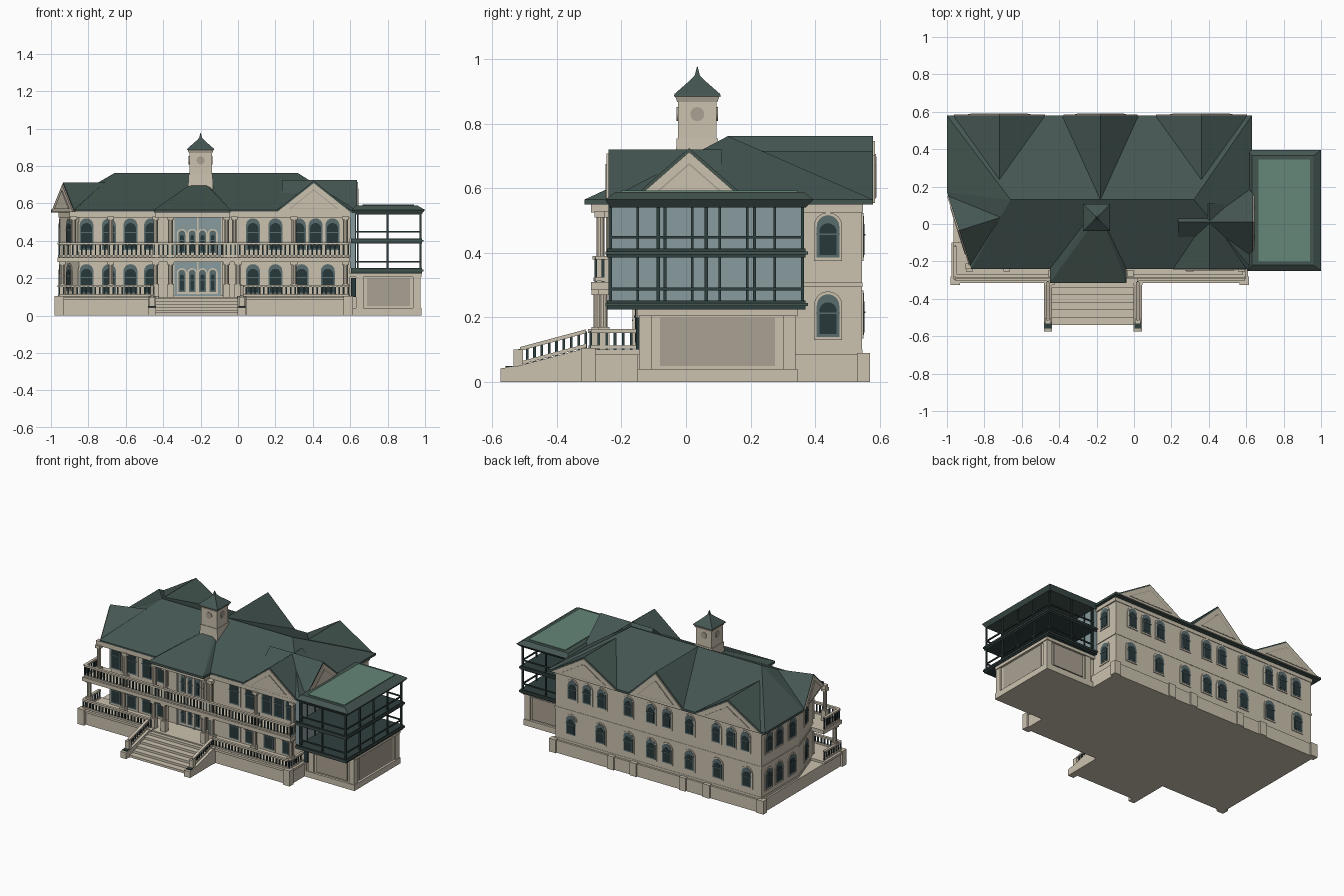
import bpy, bmesh, math
from mathutils import Vector as V

if "Cube" in bpy.data.objects:
    bpy.data.objects.remove(bpy.data.objects["Cube"])

COL = {"cream_wall": (.60, .54, .43), "taupe_panel": (.40, .355, .29),
       "roof_green": (.058, .092, .083), "pale_green_panel": (.13, .24, .185),
       "dark_metal": (.03, .05, .05), "light_glass": (.25, .33, .34),
       "window_glass": (.10, .15, .155), "dark_glass": (.022, .04, .043)}
MATS = {}
for k, c in COL.items():
    MATS[k] = bpy.data.materials.new(k)
    MATS[k].diffuse_color = (*c, 1)
parts = {}
Z = V((0, 0, 1))


def mesh(name, mat):
    return parts.setdefault((name, mat), bmesh.new())


def prism(name, mat, a, b):
    """Solid joining two matching polygons."""
    bm = mesh(name, mat)
    va, vb = [bm.verts.new(p) for p in a], [bm.verts.new(p) for p in b]
    n = len(va)
    new = [bm.faces.new(va), bm.faces.new(vb)]
    new += [bm.faces.new((va[i], va[(i + 1) % n], vb[(i + 1) % n], vb[i])) for i in range(n)]
    bmesh.ops.recalc_face_normals(bm, faces=new)


def hull(name, mat, pts):
    bm = mesh(name, mat)
    bmesh.ops.convex_hull(bm, input=[bm.verts.new(p) for p in pts])


def slab(name, mat, outline, z0, z1):
    prism(name, mat, [(x, y, z0) for x, y in outline], [(x, y, z1) for x, y in outline])


def box(name, mat, x0, x1, y0, y1, z0, z1):
    slab(name, mat, [(x0, y0), (x1, y0), (x1, y1), (x0, y1)], z0, z1)


def beam(name, mat, p, q, w, h):
    p, q = V(p), V(q)
    s = Z.cross(q - p).normalized() * w / 2
    u = Z * h / 2
    prism(name, mat, *[[c - s - u, c + s - u, c + s + u, c - s + u] for c in (p, q)])


def rail(name, p, q, h, top="cream_wall"):
    """Balustrade from floor point p to floor point q."""
    p, q = V(p), V(q)
    beam(name + "_rails", top, p + Z * h, q + Z * h, .018, .012)
    beam(name + "_rails", top, p + Z * .008, q + Z * .008, .014, .01)
    n = max(2, round((q - p).length / .024))
    for i in range(n + 1):
        c = p.lerp(q, i / n)
        box(name + "_balusters", "dark_metal", c.x - .004, c.x + .004, c.y - .004, c.y + .004, c.z, c.z + h)


def column(x, y, z0, z1, r=.013):
    ring = [(x + r * math.cos(i * math.pi / 5), y + r * math.sin(i * math.pi / 5)) for i in range(10)]
    slab("porch_columns", "cream_wall", ring, z0, z1)
    for a, b in ((z0, z0 + .07), (z1 - .02, z1)):
        box("porch_columns", "cream_wall", x - .018, x + .018, y - .018, y + .018, a, b)


def window(x, y, z, n, w, h):
    """Arched window: surround, pane, darker lower sash and mullions."""
    n = V((*n, 0)).normalized()
    t = Z.cross(n)
    o = V((x, y, z))

    def arch(name, mat, r, z0, z1, d):
        pts = [(-r, z0), (r, z0)] + [(r * math.cos(i * math.pi / 8), z1 - r + r * math.sin(i * math.pi / 8)) for i in range(9)]
        prism(name, mat, [o + t * a + Z * b for a, b in pts], [o + t * a + Z * b + n * d for a, b in pts])

    arch("window_surrounds", "cream_wall", w / 2 + .009, -.01, h + .009, .005)
    arch("window_panes", "window_glass", w / 2, 0, h, .007)
    arch("window_dark_sashes", "dark_glass", w / 2 - .008, .008, h - .025, .0085)
    beam("window_bars", "window_glass", o + n * .009 - t * w / 2 + Z * h * .55, o + n * .009 + t * w / 2 + Z * h * .55, .003, .005)


def gable(x, y, n, half, peak, length, z0=.55):
    """Gabled cross roof facing n, with a cream pediment."""
    n = V((*n, 0)).normalized()
    t, o = Z.cross(n), V((x, y, 0))
    tri = [o - t * half + Z * z0, o + t * half + Z * z0, o + Z * peak]
    prism("cross_gable_roofs", "roof_green", tri, [p - n * length for p in tri])
    c = o + Z * (z0 + (peak - z0) * .3)
    for k, d, m in ((.9, .006, "cream_wall"), (.62, .009, "taupe_panel"), (.57, .0095, "cream_wall")):
        prism("pediments", m, [c + (p - c) * k for p in tri], [c + (p - c) * k + n * d for p in tri])


# main body, plinth and bands
body = [(-.95, .545), (-.95, .15), (-.85, -.15), (.6, -.15), (.6, .545)]
slab("main_walls", "cream_wall", body, .05, .55)
box("plinth", "cream_wall", -.965, .615, -.15, .56, 0, .085)
for z0, z1, g in ((.085, .1, 1.005), (.295, .308, 1.006), (.525, .55, 1.012)):
    slab("wall_bands", "cream_wall", [(-.175 + (x + .175) * g, .2 + (y - .2) * g) for x, y in body], z0, z1)
for x in (-.955, -.55, -.37, .0, .17, .605):
    box("plinth_piers", "cream_wall", x - .025, x + .025, .53, .57, 0, .09)

# porch floor, balcony and beams
box("porch_base", "cream_wall", -.965, .605, -.305, -.1, 0, .09)
box("porch_floor", "cream_wall", -.975, .61, -.315, -.1, .085, .1)
for x in (-.955, -.45, .02, .59):
    box("porch_piers", "cream_wall", x - .025, x + .025, -.325, -.28, 0, .105)
box("balcony_floor", "cream_wall", -.965, .6, -.295, -.1, .285, .31)
box("porch_beam", "cream_wall", -.9, .6, -.24, -.21, .525, .555)
box("entry_beam", "cream_wall", -.445, -.045, -.295, -.21, .525, .555)
for x in (-.94, -.68, .3, .575):
    column(x, -.255, .1, .29)
    column(x if x > -.9 else -.88, -.235, .31, .53)
for x in (-.44, -.36, -.06, .0):
    column(x, -.275, .1, .29)
    column(x + (-.02 if x == 0 else 0), -.265, .31, .53)
for a, b in ((-.955, -.45), (.02, .59)):
    rail("porch", (a, -.295, .1), (b, -.295, .1), .058)
rail("balcony", (-.955, -.28, .31), (.59, -.28, .31), .075)
for x in (-.955, .59):
    rail("porch_side", (x, -.295, .1), (x, -.12, .1), .058)
    rail("balcony_side", (x, -.28, .31), (x, -.12, .31), .075)

# entrance stairs with cheek walls
for i in range(6):
    box("stairs", "cream_wall", -.44, .005, -.54 + .04 * i, -.3, 0, .1 * (i + 1) / 6.5)
for x in (-.46, .02):
    prof = [(-.31, 0), (-.575, 0), (-.575, .042), (-.52, .05), (-.31, .105)]
    prism("stair_cheeks", "cream_wall", [(x - .022, y, z) for y, z in prof], [(x + .022, y, z) for y, z in prof])
    rail("stair", (x, -.515, .05), (x, -.31, .105), .052)
    box("stair_posts", "cream_wall", x - .015, x + .015, -.535, -.505, .04, .1)
    box("stair_lamps", "dark_metal", x - .018, x + .018, -.56, -.525, .042, .05)

# front doors and glazed entry
for z0, z1 in ((.105, .285), (.315, .525)):
    box("entry_glazing", "light_glass", -.345, -.085, -.158, -.15, z0, z1)
    for x in (-.3, -.245, -.19, -.135):
        window(x, -.157, z0 + .02, (0, -1), .036, .12)
    for x in (-.345, -.215, -.085):
        box("entry_frames", "cream_wall", x - .005, x + .005, -.165, -.15, z0, z1)
for x in (-.81, -.69, -.575, -.465, .08, .2, .325, .415, .505):
    window(x, -.15, .35, (0, -1), .075, .17)
for x in (-.81, -.69, -.575, -.465, .08, .2, .34, .48):
    window(x, -.15, .115, (0, -1), .075, .16)

# back and side windows
for x in (.47, .36, .25, .05, -.12, -.24, -.41, -.61, -.72, -.83):
    window(x, .545, .385, (0, 1), .065, .13)
for x in (.48, .26, .05, -.12, -.24, -.41, -.62, -.84):
    window(x, .545, .145, (0, 1), .07, .13)
for z in (.14, .385):
    window(.6, .44, z, (1, 0), .07, .132)
    for y in (.47, .36, .22):
        window(-.95, y, z, (-1, 0), .065, .132)
    window(-.9, 0, z, (-3, -1), .07, .132)

# roofs
eave = [(-1, .58), (-1, .17), (-.87, -.24), (.63, -.24), (.63, .58)]
hull("main_roof", "roof_green", [(x, y, z) for x, y in eave for z in (.55, .565)] +
     [(-.66, .13, .762), (.32, .13, .762)])
hull("entry_roof", "roof_green", [(x, y, z) for x in (-.45, -.04) for y in (-.315, -.1) for z in (.55, .565)] +
     [(-.2, .03, .725), (-.2, .1, .74)])
gable(.36, .58, (0, 1), .27, .715, .45)
gable(-.72, .58, (0, 1), .27, .715, .45)
gable(-.18, .58, (0, 1), .22, .762, .45)
gable(.405, -.24, (0, -1), .215, .72, .35)
gable(.635, .01, (1, 0), .2, .725, .4)
gable(-.935, -.035, (-.41, -.13), .214, .712, .4)

# cupola
cx, cy = -.2, .035


def sq(r, z):
    return [(cx + a * r, cy + b * r, z) for a, b in ((-1, -1), (1, -1), (1, 1), (-1, 1))]


prism("cupola_base", "cream_wall", sq(.068, .66), sq(.064, .755))
prism("cupola_walls", "cream_wall", sq(.06, .75), sq(.06, .87))
prism("cupola_cornice", "cream_wall", sq(.062, .868), sq(.07, .887))
for r0, z0, r1, z1 in ((.073, .885, .07, .893), (.07, .893, .022, .935), (.022, .935, .008, .95), (.008, .95, .001, .977)):
    prism("cupola_roof", "roof_green", sq(r0, z0), sq(r1, z1))
for n in ((1, 0), (-1, 0), (0, 1), (0, -1)):
    n = V((*n, 0))
    ring = [V((cx, cy, .83)) + n * .06 + Z.cross(n) * .022 * math.cos(i * math.pi / 6) + Z * .022 * math.sin(i * math.pi / 6) for i in range(12)]
    prism("cupola_vents", "taupe_panel", ring, [p + n * .004 for p in ring])

# side wing: solid base with panels
box("wing_base", "cream_wall", .6, .965, -.135, .33, 0, .21)
box("wing_plinth", "cream_wall", .6, .98, -.15, .345, 0, .04)
box("wing_cornice", "cream_wall", .6, .98, -.15, .345, .205, .225)
for x, y in ((.955, -.125), (.955, .32), (.65, -.125), (.65, .32)):
    box("wing_pilasters", "cream_wall", x - .02, x + .02, y - .02, y + .02, 0, .21)
box("wing_side_panel", "taupe_panel", .96, .969, -.08, .275, .05, .2)
for y in (-.139, .334):
    box("wing_end_panels", "taupe_panel", .69, .92, y - .004, y + .004, .05, .2)
box("wing_door", "dark_glass", .605, .63, -.155, -.14, .1, .2)

# side wing: open decks, posts, railings and glazed back wall
for z in (.225, .385):
    box("wing_decks", "dark_metal", .605, .985, -.245, .37, z, z + .028)
    box("wing_deck_edges", "roof_green", .605, .992, -.25, .378, z + .01, z + .02)
    box("wing_glass_wall", "light_glass", .6, .625, -.24, .365, z + .028, z + .165)
    for i in range(8):
        y = -.235 + i * .085
        box("wing_mullions", "dark_metal", .622, .63, y - .004, y + .004, z, z + .165)
    f = z + .028
    for i in range(5):
        y = -.235 + i * .149
        box("wing_posts", "dark_metal", .97, .98, y - .005, y + .005, f, f + .14)
    for y in (-.235, .361):
        for x in (.64, .8):
            box("wing_posts", "dark_metal", x - .005, x + .005, y - .005, y + .005, f, f + .14)
        beam("wing_rails", "dark_metal", (.62, y, f + .035), (.975, y, f + .035), .008, .008)
    beam("wing_rails", "dark_metal", (.975, -.235, f + .035), (.975, .361, f + .035), .008, .008)

# side wing: flat roof with pale panel
prism("wing_roof", "roof_green", [(.61, -.235, .54), (.98, -.235, .54), (.98, .37, .54), (.61, .37, .54)],
      [(.61, -.25, .565), (1, -.25, .565), (1, .395, .565), (.61, .395, .565)])
prism("wing_roof", "roof_green", [(.61, -.25, .565), (1, -.25, .565), (1, .395, .565), (.61, .395, .565)],
      [(.63, -.22, .588), (.96, -.22, .588), (.96, .365, .588), (.63, .365, .588)])
box("wing_roof_panel", "pale_green_panel", .665, .94, -.2, .345, .585, .593)

# turn the collected parts into objects
for (name, mat), bm in parts.items():
    me = bpy.data.meshes.new(name)
    bm.to_mesh(me)
    bm.free()
    me.materials.append(MATS[mat])
    bpy.context.collection.objects.link(bpy.data.objects.new(name, me))

for m in bpy.data.materials:
    if m.users and not m.is_grease_pencil:
        m.use_nodes = True
        m.node_tree.nodes["Principled BSDF"].inputs["Base Color"].default_value = m.diffuse_color
